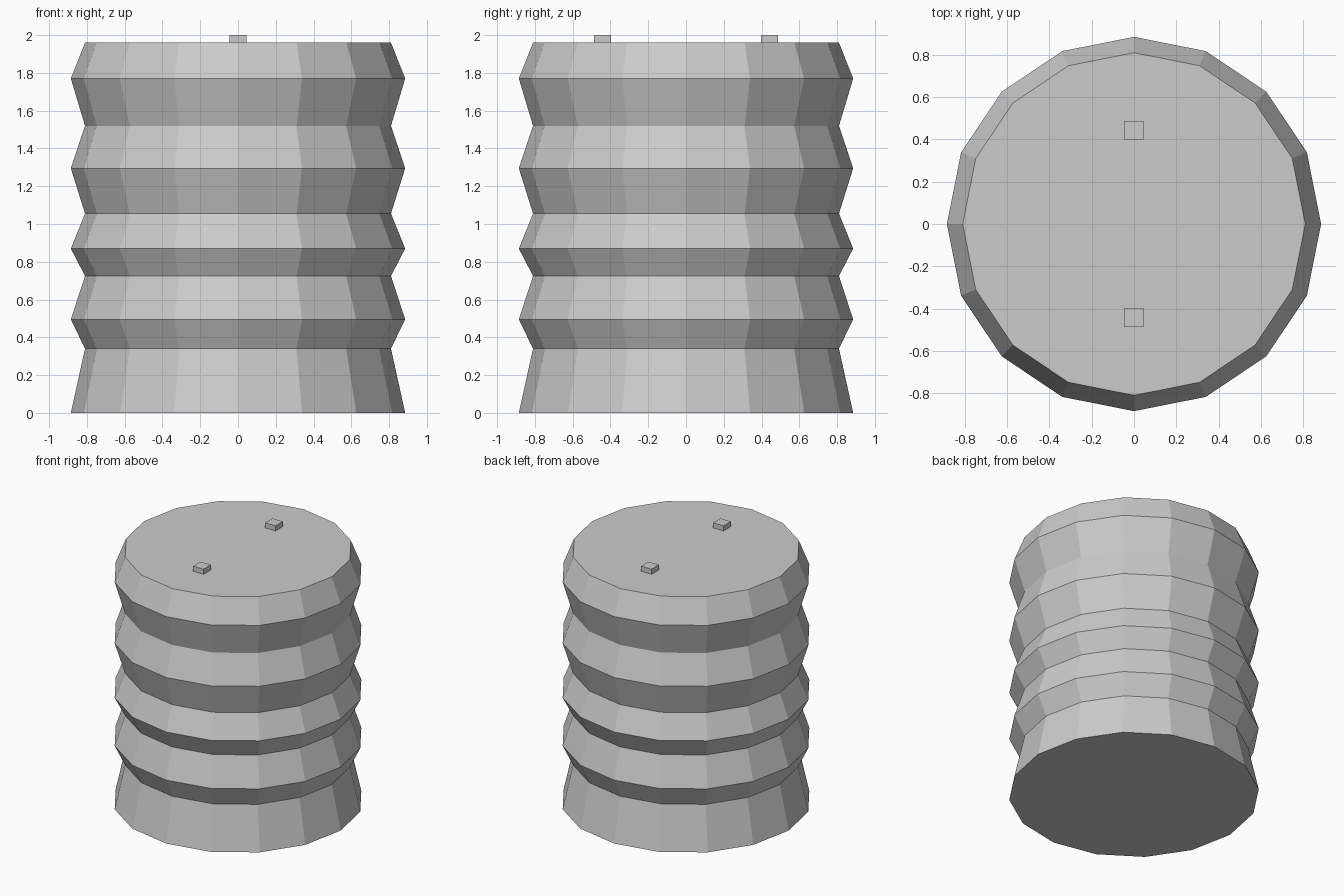
import bpy
import bmesh
from math import cos, sin, tau

cube = bpy.data.objects.get("Cube")
if cube:
    bpy.data.objects.remove(cube, do_unlink=True)

GREY = (0.6, 0.6, 0.6, 1.0)
mat = bpy.data.materials.new("light grey")
mat.use_nodes = True
mat.diffuse_color = GREY
mat.node_tree.nodes["Principled BSDF"].inputs["Base Color"].default_value = GREY


def add_object(name, bm):
    bmesh.ops.recalc_face_normals(bm, faces=bm.faces)
    mesh = bpy.data.meshes.new(name)
    bm.to_mesh(mesh)
    bm.free()
    mesh.materials.append(mat)
    obj = bpy.data.objects.new(name, mesh)
    bpy.context.collection.objects.link(obj)
    return obj


# Ribbed body: rings alternate between the wide and narrow radius
SIDES, WIDE, NARROW = 16, 0.885, 0.81
heights = [0, 0.34, 0.495, 0.725, 0.87, 1.055, 1.295, 1.52, 1.77, 1.96]
bm = bmesh.new()
rings = []
for i, z in enumerate(heights):
    r = NARROW if i % 2 else WIDE
    rings.append([bm.verts.new((r * cos(tau * k / SIDES), r * sin(tau * k / SIDES), z))
                  for k in range(SIDES)])
for low, high in zip(rings, rings[1:]):
    for k in range(SIDES):
        n = (k + 1) % SIDES
        bm.faces.new((low[k], low[n], high[n], high[k]))
bm.faces.new(rings[0])
bm.faces.new(rings[-1])
add_object("ribbed_body", bm)

# Two small square pegs on the lid
for name, y in (("front_peg", -0.443), ("back_peg", 0.443)):
    bm = bmesh.new()
    bmesh.ops.create_cube(bm, size=1)
    bmesh.ops.scale(bm, vec=(0.09, 0.09, 0.04), verts=bm.verts)
    peg = add_object(name, bm)
    peg.location = (0, y, 1.98)
